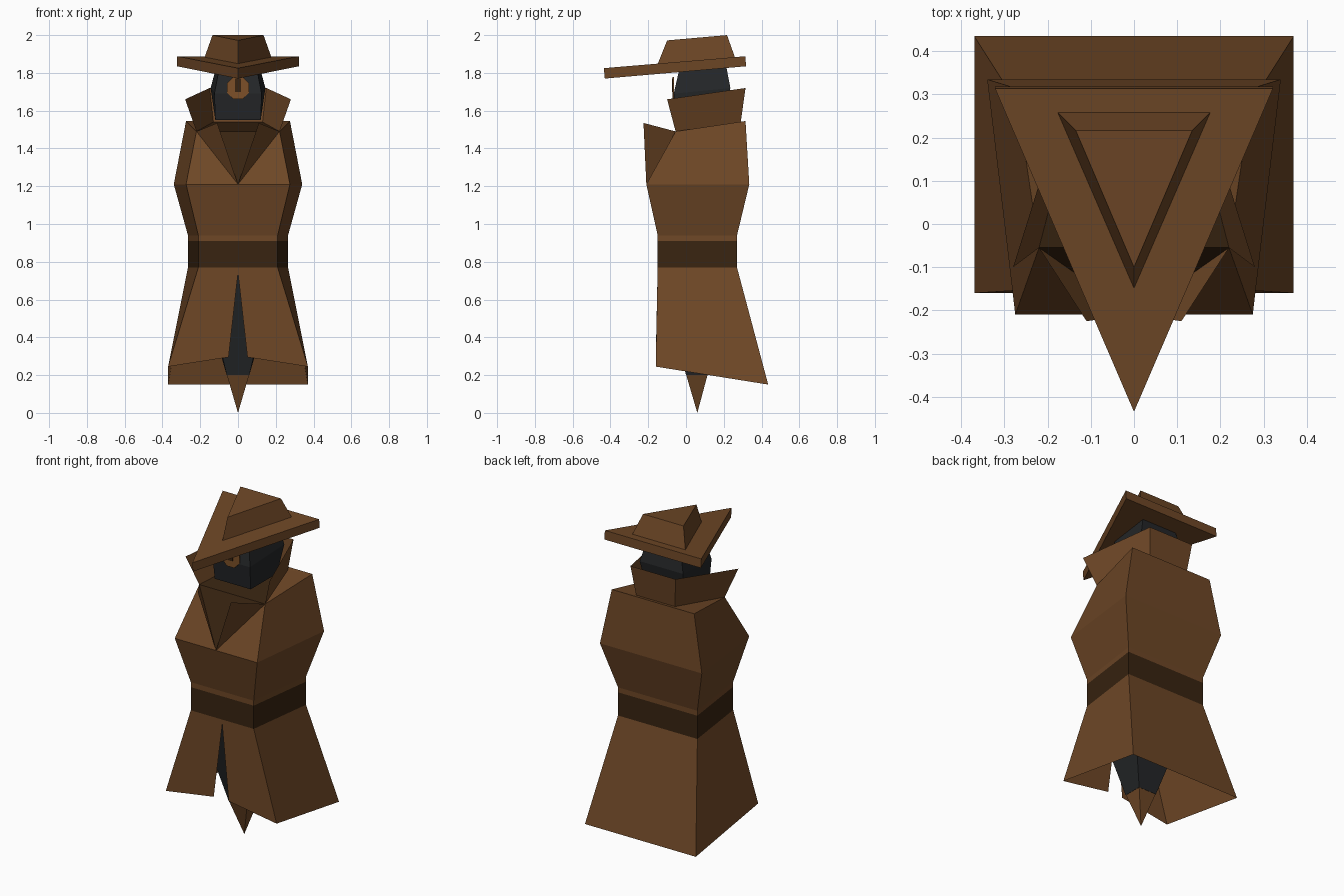
import bpy, bmesh, math

if "Cube" in bpy.data.objects:
    bpy.data.objects.remove(bpy.data.objects["Cube"])


def material(name, color):
    m = bpy.data.materials.new(name)
    m.diffuse_color = (*color, 1)
    m.use_nodes = True
    m.node_tree.nodes["Principled BSDF"].inputs["Base Color"].default_value = m.diffuse_color
    return m


BROWN = material("coat brown", (0.156, 0.063, 0.0194))
DARK = material("dark leather", (0.040, 0.0175, 0.0055))
BLACK = material("charcoal", (0.0176, 0.0194, 0.0212))
TAN = material("tan", (0.205, 0.080, 0.021))


def build(name, verts, faces, mats, mirror=False, pick=None):
    """Flat-faced mesh; pick(center) gives the material index of a face."""
    me = bpy.data.meshes.new(name)
    me.from_pydata(verts, [], faces)
    for m in mats:
        me.materials.append(m)
    bm = bmesh.new()
    bm.from_mesh(me)
    bmesh.ops.recalc_face_normals(bm, faces=bm.faces)
    if pick:
        for f in bm.faces:
            f.material_index = pick(f.calc_center_median())
    bm.to_mesh(me)
    bm.free()
    ob = bpy.data.objects.new(name, me)
    bpy.context.collection.objects.link(ob)
    if mirror:
        ob.modifiers.new("mirror", "MIRROR").use_axis[0] = True
    return ob


def loft(name, rings, mat):
    """Closed solid through rings with equal point counts."""
    n = len(rings[0])
    verts = [p for r in rings for p in r]
    faces = [[k * n + i, k * n + (i + 1) % n, (k + 1) * n + (i + 1) % n, (k + 1) * n + i]
             for k in range(len(rings) - 1) for i in range(n)]
    last = (len(rings) - 1) * n
    faces += [list(range(n))[::-1], list(range(last, last + n))]
    return build(name, verts, faces, [mat])


def rect(xf, xb, yf, yb, zf, zb):
    return [(-xf, yf, zf), (xf, yf, zf), (xb, yb, zb), (-xb, yb, zb)]


# Coat: right half, skirt with front slit, belt band, chest and shoulders
A, G, G0 = (0.22, -0.055, 1.49), (0.13, 0.29, 1.54), (0, 0.29, 1.54)
C = (0, -0.21, 1.21)
verts = [(0.05, -0.16, 0.295), (0.37, -0.16, 0.245), (0.37, 0.435, 0.15), (0, 0.435, 0.15)]
for z in (0.77, 0.91, 0.94):
    verts += [(0, -0.15, z), (0.21, -0.15, z), (0.265, 0.27, z), (0, 0.27, z)]
verts += [C, (0.275, -0.21, 1.21), (0.34, 0.335, 1.21), (0, 0.335, 1.21)]
verts += [A, (0.275, 0.315, 1.545), (0, 0.315, 1.545), G, G0, (0, -0.15, 0.74)]
faces = [[25, 0, 1, 5, 4], [1, 2, 6, 5], [2, 3, 7, 6]]
for k in (4, 8, 12):
    faces += [[k + i, k + i + 1, k + i + 5, k + i + 4] for i in range(3)]
faces += [[16, 17, 20], [17, 18, 21, 20], [18, 19, 22, 21], [20, 21, 23], [21, 22, 24, 23]]
build("coat", verts, faces, [BROWN, DARK], True,
      lambda c: 1 if 0.78 < c.z < 0.90 else 0)

# Lapels and standing collar
build("lapels", [A, (0.11, -0.225, 1.535), C], [[0, 1, 2]], [BROWN], True)
build("collar", [A, G, G0, (0.28, -0.1, 1.66), (0.15, 0.315, 1.72), (0, 0.315, 1.72)],
      [[0, 1, 4, 3], [1, 2, 5, 4]], [BROWN], True)

# Shirt filling the neck opening and the V of the chest
build("shirt", [A, G, G0, (0, -0.055, 1.49), C], [[0, 1, 2, 3], [0, 3, 4]], [DARK], True)

# Body under the skirt and its pointed foot
loft("lower_body", [rect(0.06, 0.06, 0.0, 0.115, 0.2, 0.2),
                    rect(0.19, 0.22, -0.13, 0.25, 0.76, 0.76)], BLACK)
build("foot_spike", rect(0.06, 0.06, 0.0, 0.115, 0.205, 0.205) + [(0, 0.06, 0)],
      [[0, 1, 4], [1, 2, 4], [2, 3, 4], [3, 0, 4], [3, 2, 1, 0]], [BROWN])

# Head
loft("head", [rect(0.12, 0.12, -0.05, 0.2, 1.55, 1.55),
              rect(0.125, 0.145, -0.065, 0.235, 1.69, 1.72),
              rect(0.10, 0.11, -0.035, 0.21, 1.82, 1.85)], BLACK)


# Eye plate with a pupil slot
def plate(name, outline, y, mat):
    loft(name, [[(x, y, z) for x, z in outline],
                [(x, y + 0.008, z) for x, z in outline]], mat)


octagon = [(0.064 * math.cos(math.radians(22.5 + 45 * i)),
            1.72 + 0.064 * math.sin(math.radians(22.5 + 45 * i))) for i in range(8)]
plate("eye", octagon, -0.071, TAN)
plate("pupil", [(-0.015, 1.70), (0.015, 1.70), (0.015, 1.77), (-0.015, 1.77)], -0.075, DARK)


# Three-cornered hat: tilted brim and tapered crown
def tri(x, yb, yf, zb, zf):
    return [(0, yf, zf), (x, yb, zb), (-x, yb, zb)]


loft("hat_brim", [tri(0.322, 0.318, -0.43, 1.835, 1.77),
                  tri(0.322, 0.314, -0.435, 1.888, 1.825)], BROWN)
loft("hat_crown", [tri(0.178, 0.26, -0.15, 1.88, 1.846),
                   tri(0.135, 0.217, -0.10, 2.0, 1.972)], BROWN)
